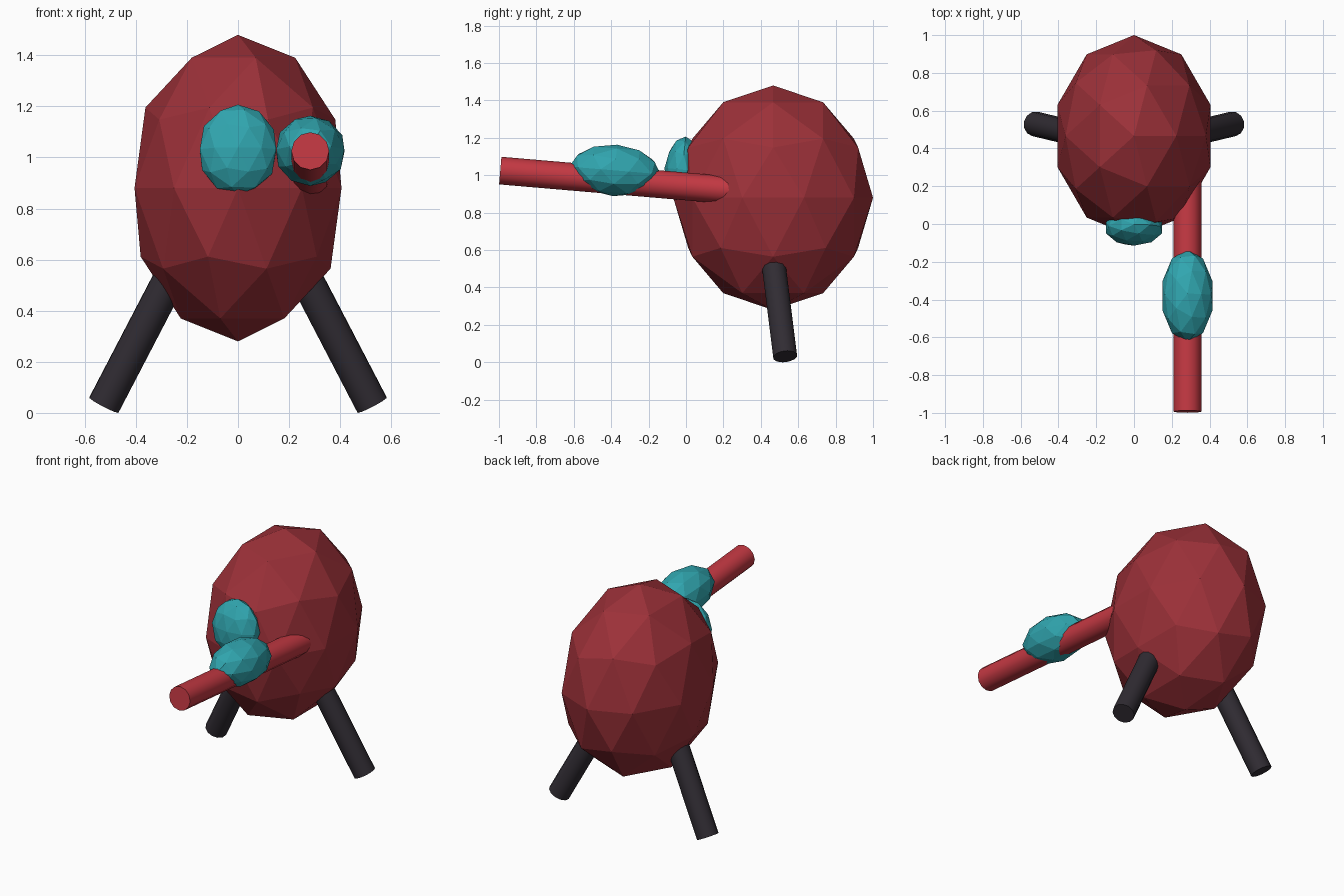
import bpy, math
from mathutils import Vector

if "Cube" in bpy.data.objects:
    bpy.data.objects.remove(bpy.data.objects["Cube"])


def material(name, rgb):
    m = bpy.data.materials.new(name)
    m.diffuse_color = (*rgb, 1)
    m.use_nodes = True
    m.node_tree.nodes["Principled BSDF"].inputs["Base Color"].default_value = m.diffuse_color
    return m


RED = material("dark red", (0.33, 0.03, 0.04))
BRIGHT = material("bright red", (0.55, 0.04, 0.055))
TEAL = material("teal", (0.03, 0.38, 0.43))
DARK = material("dark grey", (0.03, 0.025, 0.033))


def ball(name, loc, radii, mat, tilt=0):
    bpy.ops.mesh.primitive_ico_sphere_add(subdivisions=2, radius=1, location=loc,
                                          rotation=(math.radians(tilt), 0, 0))
    o = bpy.context.object
    o.name = name
    o.scale = radii
    o.data.materials.append(mat)
    return o


def rod(name, a, b, r, mat):
    a, b = Vector(a), Vector(b)
    bpy.ops.mesh.primitive_cylinder_add(vertices=12, radius=r, depth=(b - a).length,
                                        location=(a + b) / 2)
    o = bpy.context.object
    o.name = name
    o.rotation_euler = (b - a).to_track_quat('Z', 'Y').to_euler()
    o.data.materials.append(mat)
    bpy.ops.object.shade_smooth_by_angle(angle=math.radians(40))
    return o


# Faceted egg-shaped body
ball("body", (0, 0.466, 0.88), (0.426, 0.534, 0.6), RED)

# Teal face plate and the grip around the barrel
ball("face_plate", (0, -0.02, 1.03), (0.157, 0.095, 0.178), TEAL, -6)
ball("barrel_grip", (0.283, -0.38, 1.026), (0.14, 0.245, 0.138), TEAL, -4.8)

# Barrel pointing forward, sloping down into the body
rod("barrel", (0.283, -0.993, 1.025), (0.283, 0.33, 0.912), 0.074, BRIGHT)

# Splayed legs
for side, s in (("left", -1), ("right", 1)):
    rod(side + "_leg", (s * 0.525, 0.53, 0.031), (s * 0.225, 0.458, 0.607), 0.066, DARK)
